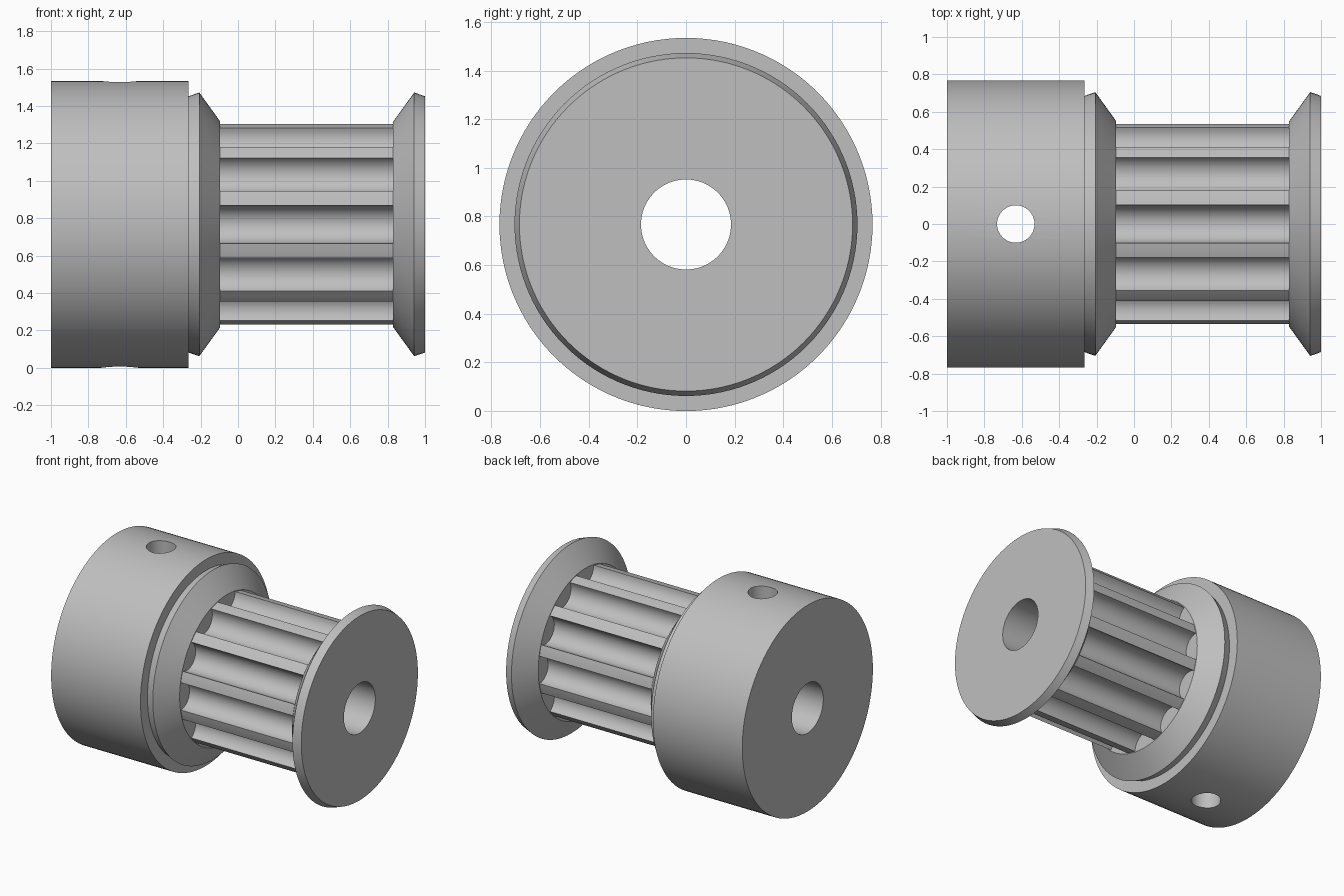
import bpy
import bmesh
from math import sin, cos, pi, radians, asin, atan2, hypot

if "Cube" in bpy.data.objects:
    bpy.data.objects.remove(bpy.data.objects["Cube"], do_unlink=True)

AXIS_Z = 0.767      # height of the shaft axis
HUB_R = 0.767
BORE_R = 0.185
TOOTH_R = 0.545
GROOVE_R = 0.102
TEETH = 12
SEGMENTS = 120

metal = bpy.data.materials.new("grey metal")
metal.use_nodes = True
grey = (0.52, 0.52, 0.52, 1)
metal.diffuse_color = grey
bsdf = metal.node_tree.nodes["Principled BSDF"]
bsdf.inputs["Base Color"].default_value = grey


def circle(radius, angles=None):
    """Points (y, z) around the shaft axis."""
    angles = angles or [2 * pi * i / SEGMENTS for i in range(SEGMENTS)]
    return [(radius * cos(a), radius * sin(a)) for a in angles]


def loft(name, rings):
    """Join (x, points) rings into a closed ring-shaped solid."""
    bm = bmesh.new()
    loops = [[bm.verts.new((x, y, z + AXIS_Z)) for y, z in pts] for x, pts in rings]
    for k, a in enumerate(loops):
        b = loops[(k + 1) % len(loops)]
        for i in range(len(a)):
            j = (i + 1) % len(a)
            bm.faces.new((a[i], a[j], b[j], b[i]))
    bmesh.ops.recalc_face_normals(bm, faces=bm.faces)
    mesh = bpy.data.meshes.new(name)
    bm.to_mesh(mesh)
    bm.free()
    mesh.materials.append(metal)
    obj = bpy.data.objects.new(name, mesh)
    bpy.context.collection.objects.link(obj)
    return obj


def select(obj):
    bpy.ops.object.select_all(action="DESELECT")
    obj.select_set(True)
    bpy.context.view_layer.objects.active = obj


def lathe(name, profile):
    return loft(name, [(x, circle(r)) for x, r in profile])


def toothed_outline():
    """Circle cut by evenly spaced round grooves."""
    pts = []
    half = asin(GROOVE_R / TOOTH_R)
    centre = TOOTH_R * cos(half)
    pitch = 2 * pi / TEETH
    for t in range(TEETH):
        mid = t * pitch
        for i in range(17):                       # groove
            a = -pi / 2 + pi * i / 16
            u, v = centre - GROOVE_R * cos(a), GROOVE_R * sin(a)
            pts.append((u * cos(mid) - v * sin(mid), u * sin(mid) + v * cos(mid)))
        land = pitch - 2 * half
        for i in (1, 2, 3):                       # tooth tip
            a = mid + half + land * i / 4
            pts.append((TOOTH_R * cos(a), TOOTH_R * sin(a)))
    return pts


# Hub with bore
hub = lathe("hub", [(-1, BORE_R), (-1, HUB_R), (-0.265, HUB_R), (-0.265, BORE_R)])

# Set screw hole straight through the hub
bpy.ops.mesh.primitive_cylinder_add(vertices=48, radius=0.1, depth=2,
                                    location=(-0.632, 0, AXIS_Z))
cutter = bpy.context.object
cutter.name = "screw_hole_cutter"
cutter.hide_render = True
cutter.data.materials.append(metal)
cut = hub.modifiers.new("screw_hole", "BOOLEAN")
cut.operation = "DIFFERENCE"
cut.solver = "EXACT"
cut.object = cutter
select(hub)
bpy.ops.object.modifier_apply(modifier=cut.name)
bpy.data.objects.remove(cutter, do_unlink=True)

# Flanges, each flaring away from the teeth
flanges = []
for name, inner, side in (("hub_flange", -0.095, -1), ("end_flange", 0.83, 1)):
    flanges.append(lathe(name, [
        (inner, BORE_R), (inner, 0.55), (inner + side * 0.112, 0.705),
        (inner + side * 0.17, 0.685), (inner + side * 0.17, BORE_R)]))

# Toothed barrel
outline = toothed_outline()
bore = circle(BORE_R, [atan2(z, y) for y, z in outline])
barrel = loft("toothed_barrel", [(-0.095, outline), (0.83, outline),
                                 (0.83, bore), (-0.095, bore)])

for obj in [hub, barrel] + flanges:
    select(obj)
    bpy.ops.object.shade_smooth_by_angle(angle=radians(16))
